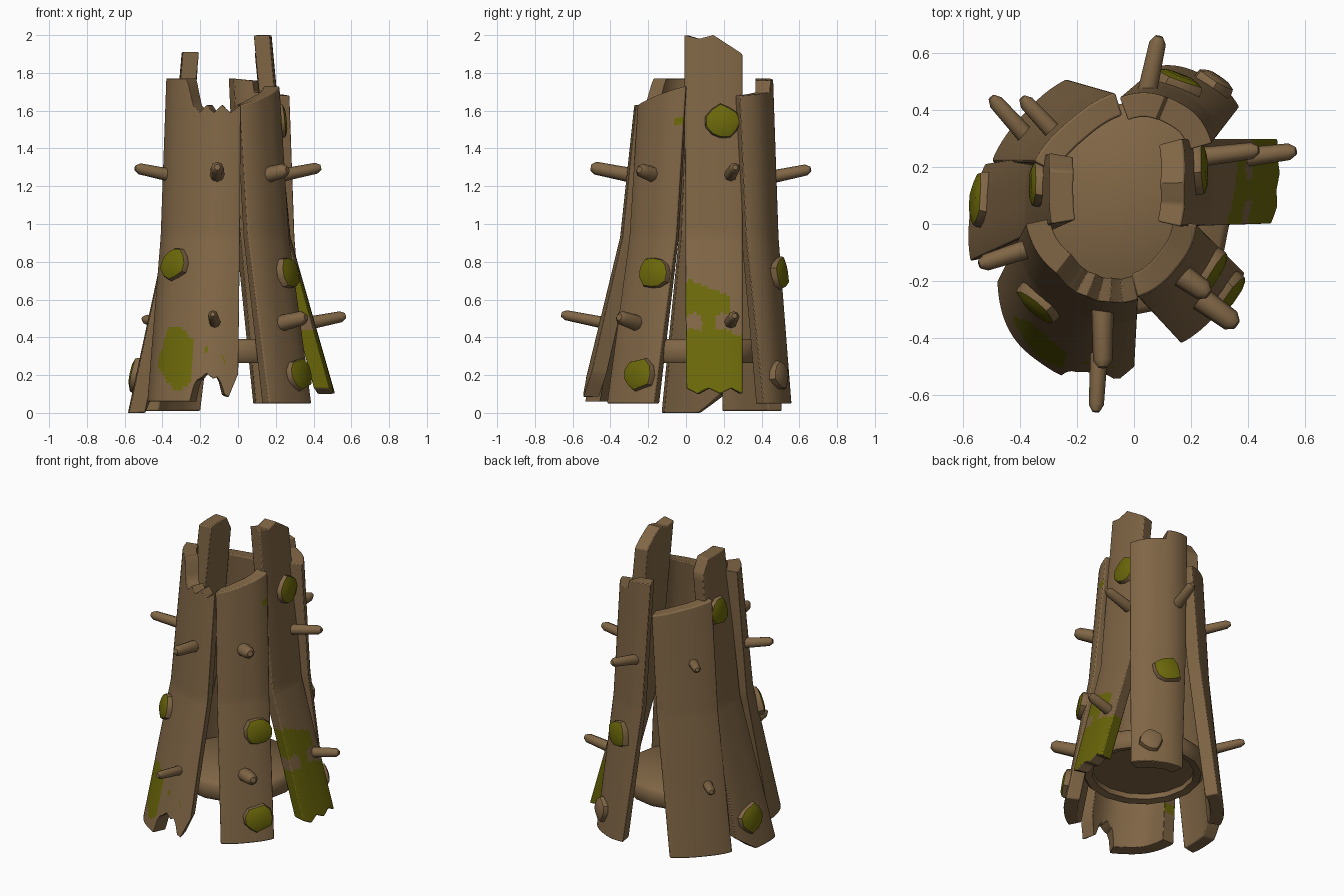
import bpy, bmesh, math, random
from mathutils import Vector

if "Cube" in bpy.data.objects:
    bpy.data.objects.remove(bpy.data.objects["Cube"])

random.seed(4)
KINK = 0.93


def material(name, col):
    m = bpy.data.materials.new(name)
    m.diffuse_color = (*col, 1)
    m.use_nodes = True
    m.node_tree.nodes["Principled BSDF"].inputs["Base Color"].default_value = m.diffuse_color
    return m


BARK = material("bark brown", (0.215, 0.132, 0.06))
MOSS = material("moss green", (0.148, 0.138, 0.003))


def finish(name, bm, angle=40, bevel=0):
    bmesh.ops.recalc_face_normals(bm, faces=bm.faces)
    me = bpy.data.meshes.new(name)
    bm.to_mesh(me)
    bm.free()
    me.materials.append(BARK)
    me.materials.append(MOSS)
    ob = bpy.data.objects.new(name, me)
    bpy.context.collection.objects.link(ob)
    bpy.ops.object.select_all(action='DESELECT')
    ob.select_set(True)
    bpy.context.view_layer.objects.active = ob
    bpy.ops.object.shade_smooth_by_angle(angle=math.radians(angle))
    if bevel:
        b = ob.modifiers.new("soft edges", 'BEVEL')
        b.width, b.segments, b.angle_limit = bevel, 2, math.radians(50)


def loft(bm, rings, green_from=99):
    """Skin closed rings and cap both ends."""
    n = len(rings[0])
    for k, (s, e) in enumerate(zip(rings, rings[1:])):
        for i in range(n):
            f = bm.faces.new((s[i], s[(i + 1) % n], e[(i + 1) % n], e[i]))
            f.material_index = int(k >= green_from)
    bm.faces.new(rings[0][::-1])
    bm.faces.new(rings[-1]).material_index = int(green_from < 99)


def ring(bm, c, u, v, n, wobble=None):
    return [bm.verts.new(c + (wobble[i] if wobble else 1) *
                         (u * math.cos(math.tau * i / n) + v * math.sin(math.tau * i / n))) for i in range(n)]


class Plank:
    """Curved slab: bottom and top chords (a to b) with a bulge, bent at the kink."""

    def __init__(self, name, foot, foot_bulge, head, head_bulge, bottom, top, paint=None):
        self.name, self.bottom, self.top = name, bottom, top
        self.paint = paint or (lambda c: False)
        self.foot, self.head = (foot, foot_bulge), (head, head_bulge)
        ts = [i / 50 for i in range(51)]
        self.z0, self.z1 = min(map(bottom, ts)), max(map(top, ts))
        self.build()

    @staticmethod
    def chord(end, t):
        (ax, ay, bx, by), bulge = end
        a, b = Vector((ax, ay)), Vector((bx, by))
        out = Vector((b.y - a.y, a.x - b.x)).normalized()
        return a.lerp(b, t) + out * bulge * (1 - abs(2 * t - 1) ** 2.6)

    def surf(self, t, z):
        if z < KINK:
            k = 0.7 * (z - self.z0) / (KINK - self.z0)
        else:
            k = 0.7 + 0.3 * (z - KINK) / (self.z1 - KINK)
        p = self.chord(self.foot, t).lerp(self.chord(self.head, t), k)
        return Vector((p.x, p.y, z))

    def normal(self, t, z):
        e = 0.02
        return (self.surf(t + e, z) - self.surf(t - e, z)).cross(
            self.surf(t, z + e) - self.surf(t, z - e)).normalized()

    def build(self):
        bm = bmesh.new()
        cols, low, up, thick = 36, 44, 20, 0.085
        last, outer, inner = low + up, [], []
        for i in range(cols + 1):
            t = i / cols
            zb, zt = self.bottom(t), self.top(t)
            o, n = [], []
            for j in range(last + 1):
                z = zb + (KINK - zb) * j / low if j < low else KINK + (zt - KINK) * (j - low) / up
                s, d = self.surf(t, z), self.normal(t, z)
                d.z = 0
                o.append(bm.verts.new(s))
                n.append(bm.verts.new(s - d.normalized() * thick))
            outer.append(o)
            inner.append(n)

        def face(*vs, painted=False):
            f = bm.faces.new(vs)
            f.material_index = int(painted and self.paint(f.calc_center_median()))

        for i in range(cols):
            o, p, n, q = outer[i], outer[i + 1], inner[i], inner[i + 1]
            for j in range(last):
                face(o[j], p[j], p[j + 1], o[j + 1], painted=True)
                face(n[j], n[j + 1], q[j + 1], q[j])
            face(o[0], n[0], q[0], p[0])
            face(o[last], p[last], q[last], n[last])
        for j in range(last):
            for c in (0, cols):
                o, n = outer[c], inner[c]
                face(o[j], o[j + 1], n[j + 1], n[j], painted=True)
        finish(self.name, bm, 40, 0.008)

    # Knot: wobbly dome on the plank, with a moss cap
    def knot(self, name, t, z, size=0.09, mossy=True):
        c, n = self.surf(t, z), self.normal(t, z)
        u = Vector((0, 0, 1)).cross(n).normalized()
        v = n.cross(u)
        bm = bmesh.new()
        wob = [random.uniform(0.85, 1.12) for _ in range(11)]
        rings = [ring(bm, c + n * h, u * size * k, v * size * k, 11, wob)
                 for k, h in ((1, -0.03), (1, 0.01), (0.94, 0.024), (0.6, 0.036))]
        loft(bm, rings, 2 if mossy else 99)
        finish(name, bm)


# Peg: chamfered rod from a base point, pointing outward and slightly up
def peg(name, x, y, z, heading, length, r=0.031):
    h = math.radians(heading)
    d = Vector((math.cos(h), math.sin(h), 0.2)).normalized()
    a = Vector((x, y, z))
    b = a + d * length
    u = d.cross(Vector((0, 0, 1))).normalized()
    v = u.cross(d)
    bm = bmesh.new()
    loft(bm, [ring(bm, c, u * r * k, v * r * k, 8)
              for c, k in ((a, 1.15), (b - d * 0.025, 0.95), (b, 0.45))])
    finish(name, bm, 50)


def line(a, b):
    return lambda t: a + (b - a) * t


def zigzag(t, n):
    return abs((t * n) % 1 - 0.5) * 2


# Ragged ends of the front left plank
def front_left_bottom(t):
    if t < 0.64:
        return 0.06
    return 0.06 + 0.12 * min(1, (t - 0.64) * 15) + 0.03 * zigzag(t, 9) - 0.12 * max(0, 1 - abs(t - 0.93) * 14)


def front_left_top(t):
    return 1.77 - 0.18 * min(1, max(0, (t - 0.4) * 8)) + 0.04 * (t > 0.5) * zigzag(t, 6)


# Moss paint rules
def front_moss(c):
    wob = 0.012 * math.sin(c.z * 30)
    big = ((c.x + 0.325 + wob) / 0.09) ** 2 + ((c.z - 0.29) / 0.17) ** 2 < 1
    return big or math.hypot(c.x + 0.17, c.z - 0.34) < 0.016 or math.hypot(c.x + 0.07, c.z - 0.28) < 0.012


def right_moss(c):
    foot = c.z < 0.43 + 0.02 * math.sin(c.y * 40)
    blob = 0.51 + 0.02 * math.sin(c.y * 40) < c.z < 0.7 - 0.4 * max(0, c.y - 0.03) and c.y < 0.235
    link = abs(c.y - 0.12) < 0.035 + 3 * (c.z - 0.48) ** 2 and c.z < 0.55
    return foot or blob or link


def spot_moss(c):
    return math.hypot(c.y + 0.04, c.z - 1.55) < 0.027


# Planks, going round from the front left
front_left = Plank("front_left_plank", (-0.48, -0.2, 0, -0.535), 0.15, (-0.38, 0, 0.015, -0.25), 0.09,
                   front_left_bottom, front_left_top, front_moss)
front_right = Plank("front_right_plank", (0.165, -0.42, 0.39, -0.17), 0.025, (0.005, -0.25, 0.22, 0), 0.045,
                    line(0.05, 0.05), line(1.63, 1.73), spot_moss)
right = Plank("right_plank", (0.49, 0, 0.505, 0.3), 0.015, (0.165, -0.01, 0.16, 0.3), 0.015,
              lambda t: 0.1 + 0.03 * zigzag(t, 2.5),
              lambda t: min(1.98 + 0.02 * zigzag(t, 2), 2.1 - 0.2 * t), right_moss)
back_right = Plank("back_right_plank", (0.37, 0.41, 0.08, 0.555), 0.045, (0.27, 0.28, -0.05, 0.445), 0.075,
                   line(0.05, 0.05), lambda t: 1.68 + 0.03 * t + 0.06 * (t > 0.6))
back_left = Plank("back_left_plank", (-0.235, 0.51, -0.5, 0.22), 0.03, (-0.06, 0.46, -0.35, 0.22), 0.03,
                  line(0.01, 0.01), line(1.57, 1.66))
left = Plank("left_plank", (-0.54, 0.21, -0.575, -0.13), 0.02, (-0.29, 0.25, -0.29, 0), 0.008,
             lambda t: max(0, 0.1 - 0.25 * t), lambda t: min(1.91, 1.82 + 0.37 * t))

# Knots
front_left.knot("front_left_knot", 0.36, 0.79)
front_right.knot("front_right_knot", 0.75, 0.74)
front_right.knot("front_right_low_knot", 0.68, 0.2)
right.knot("right_high_knot", 0.66, 1.54)
back_right.knot("back_knot", 0.62, 0.74)
back_right.knot("back_low_knot", 0.36, 0.2, 0.075, False)
left.knot("left_high_knot", 0.4, 1.55)
left.knot("left_low_knot", 0.4, 0.2)

# Pegs, one high and one low on most planks
peg("front_high_peg", -0.11, -0.2, 1.24, -90, 0.31, 0.036)
peg("front_low_peg", -0.12, -0.4, 0.47, -93, 0.265, 0.028)
peg("front_right_high_peg", 0.11, -0.14, 1.25, -35, 0.19, 0.04)
peg("front_right_low_peg", 0.19, -0.23, 0.465, -36, 0.215, 0.04)
peg("right_high_peg", 0.19, 0.23, 1.25, 7, 0.255)
peg("right_low_peg", 0.35, 0.23, 0.47, 7, 0.225)
peg("back_peg", 0.035, 0.41, 1.24, 78, 0.26)
peg("back_left_high_peg", -0.26, 0.3, 1.25, 133, 0.2, 0.028)
peg("back_left_low_peg", -0.37, 0.3, 0.46, 132, 0.2, 0.028)
peg("left_high_peg", -0.32, -0.07, 1.25, 198, 0.24)

# Inner floor disc, recessed underneath
bm = bmesh.new()
X, Y = Vector((1, 0, 0)), Vector((0, 1, 0))
loft(bm, [ring(bm, Vector((-0.03, 0.05, z)), X * r, Y * r, 16)
          for r, z in ((0.31, 0.31), (0.31, 0.275), (0.355, 0.265), (0.375, 0.29), (0.375, 0.365), (0.35, 0.39))])
finish("floor_disc", bm, 50)
